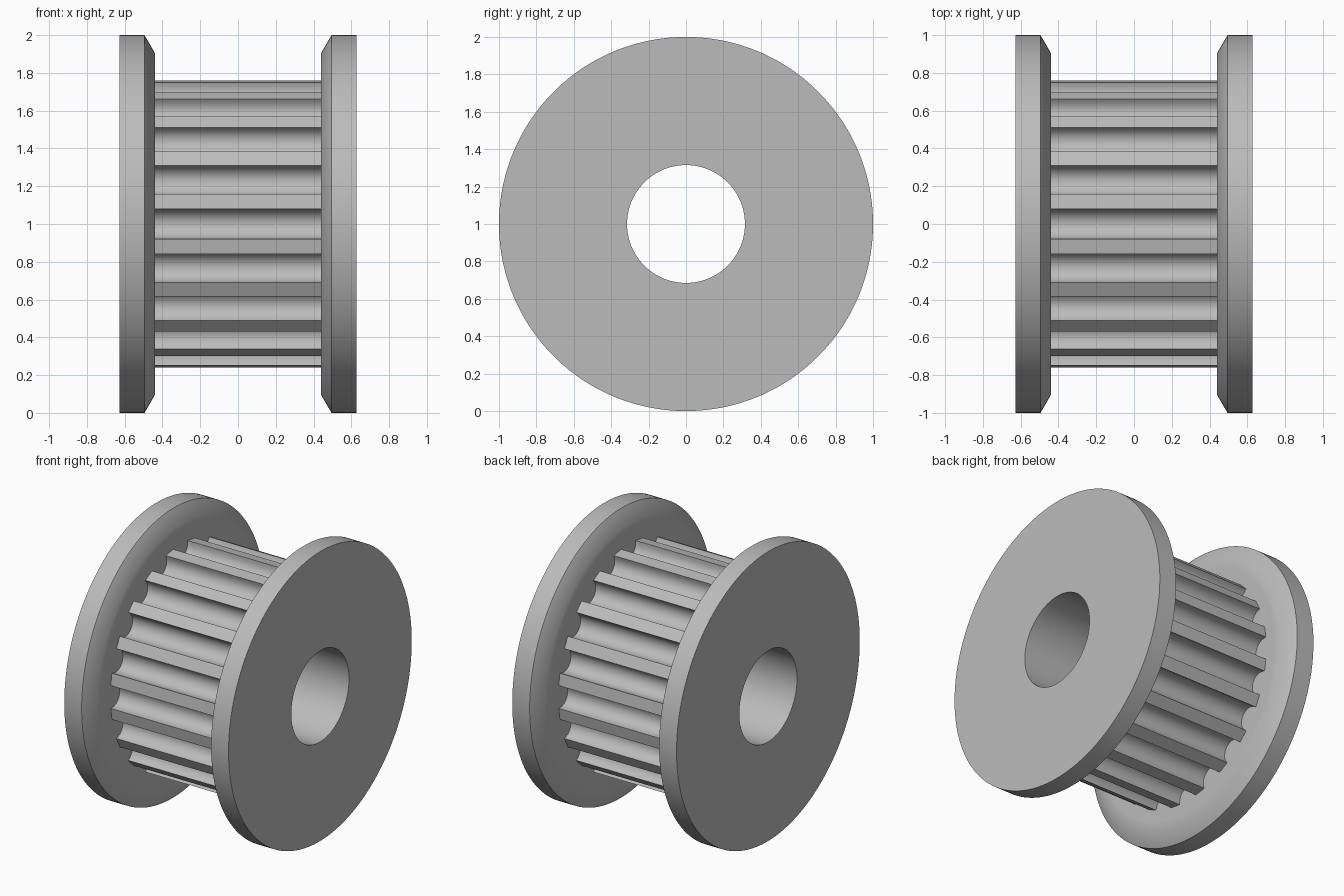
import bpy, bmesh
from math import sin, cos, pi, radians

if "Cube" in bpy.data.objects:
    bpy.data.objects.remove(bpy.data.objects["Cube"], do_unlink=True)

TEETH = 20
ARC = 12                      # arc segments per groove
STEPS = ARC + 3               # profile points per tooth pitch
SEGMENTS = TEETH * STEPS
BORE = 0.315
TIP = 0.765
HALF_CORE = 0.44

# Single grey metal
metal = bpy.data.materials.new("grey_metal")
metal.use_nodes = True
grey = (0.5, 0.5, 0.5, 1)
metal.diffuse_color = grey
metal.node_tree.nodes["Principled BSDF"].inputs["Base Color"].default_value = grey


def circle(radius):
    """Points (y, z) around the axle."""
    return [(radius * cos(2 * pi * i / SEGMENTS), radius * sin(2 * pi * i / SEGMENTS))
            for i in range(SEGMENTS)]


def toothed_outline():
    """Round-bottomed belt grooves, one centred on each axis direction."""
    half, centre = 0.079, 0.743
    groove = [(TIP * cos(0.1035), -half)]
    for i in range(ARC + 1):
        a = pi * i / ARC
        groove.append((centre - half * sin(a), -half * cos(a)))
    groove.append((TIP * cos(0.1035), half))
    points = []
    for t in range(TEETH):
        c, s = cos(2 * pi * t / TEETH), sin(2 * pi * t / TEETH)
        points += [(r * c - w * s, r * s + w * c) for r, w in groove]
    return points


def ring_solid(name, rings):
    """Closed solid from a loop of rings, each (x, outline)."""
    bm = bmesh.new()
    loops = [[bm.verts.new((x, y, z + 1)) for y, z in outline] for x, outline in rings]
    for a, b in zip(loops, loops[1:] + loops[:1]):
        n = len(a)
        for i in range(n):
            j = (i + 1) % n
            bm.faces.new((a[i], a[j], b[j], b[i]))
    bmesh.ops.recalc_face_normals(bm, faces=bm.faces)
    mesh = bpy.data.meshes.new(name)
    bm.to_mesh(mesh)
    bm.free()
    mesh.materials.append(metal)
    obj = bpy.data.objects.new(name, mesh)
    bpy.context.collection.objects.link(obj)
    bpy.ops.object.select_all(action="DESELECT")
    obj.select_set(True)
    bpy.context.view_layer.objects.active = obj
    bpy.ops.object.shade_smooth_by_angle(angle=radians(35))
    return obj


# Toothed core with bore
outline = toothed_outline()
SEGMENTS = len(outline)
first = -0.1035
bore_ring = [(BORE * cos(first + 2 * pi * i / SEGMENTS), BORE * sin(first + 2 * pi * i / SEGMENTS))
             for i in range(SEGMENTS)]
ring_solid("toothed_core", [(-HALF_CORE, outline), (HALF_CORE, outline),
                            (HALF_CORE, bore_ring), (-HALF_CORE, bore_ring)])

# Flanges with chamfered inner rims
for name, side in (("left_flange", 1), ("right_flange", -1)):
    profile = [(HALF_CORE, BORE), (HALF_CORE, 0.84), (HALF_CORE, 0.905),
               (0.495, 1.0), (0.628, 1.0), (0.628, BORE)]
    ring_solid(name, [(side * x, circle(r)) for x, r in profile])
